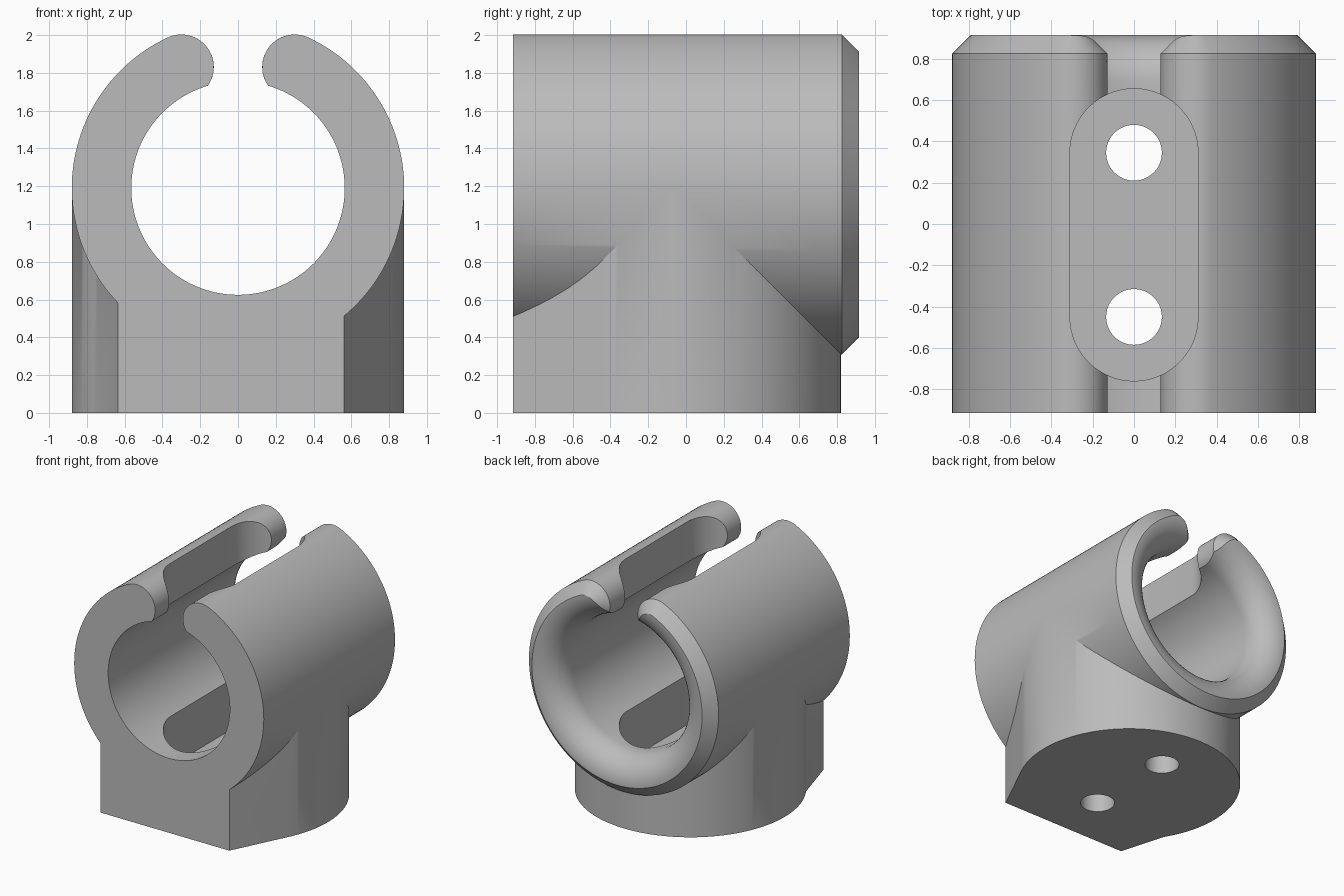
import bpy, bmesh
from math import sin, cos, acos, pi, sqrt

cube = bpy.data.objects.get("Cube")
if cube:
    bpy.data.objects.remove(cube)

grey = bpy.data.materials.new("plain grey")
grey.use_nodes = True
colour = (0.5, 0.5, 0.5, 1)
grey.diffuse_color = colour
grey.node_tree.nodes["Principled BSDF"].inputs["Base Color"].default_value = colour

AXIS_Z = 1.19            # height of the bore axis
OUTER, BORE = 0.88, 0.565
MID = 0.708              # radius on which the rounded lips are centred
LIP = 0.172
LIP_ANGLE = 0.438        # lip position, measured from straight up
FRONT, BACK = -0.915, 0.915
BASE_Y = -0.06           # centre of the round base


def loft(name, sections):
    """Skin a row of closed sections and cap both ends."""
    bm = bmesh.new()
    rows = [[bm.verts.new(p) for p in s] for s in sections]
    n = len(rows[0])
    for a, b in zip(rows, rows[1:]):
        for i in range(n):
            j = (i + 1) % n
            bm.faces.new((a[i], a[j], b[j], b[i]))
    bm.faces.new(rows[0])
    bm.faces.new(rows[-1])
    bmesh.ops.recalc_face_normals(bm, faces=bm.faces)
    mesh = bpy.data.meshes.new(name)
    bm.to_mesh(mesh)
    bm.free()
    mesh.materials.append(grey)
    ob = bpy.data.objects.new(name, mesh)
    bpy.context.collection.objects.link(ob)
    return ob


def prism(name, outline, z0, z1):
    return loft(name, [[(x, y, z) for x, y in outline] for z in (z0, z1)])


def arc(cx, cy, r, a0, a1, n):
    return [(cx + r * cos(a0 + (a1 - a0) * i / n), cy + r * sin(a0 + (a1 - a0) * i / n))
            for i in range(n + 1)]


def combine(target, tool, operation):
    mod = target.modifiers.new(operation, 'BOOLEAN')
    mod.operation, mod.object, mod.solver = operation, tool, 'EXACT'
    bpy.context.view_layer.objects.active = target
    bpy.ops.object.modifier_apply(modifier=mod.name)
    bpy.data.objects.remove(tool)


def clip_section(y, outer, bore, lip):
    """C-shaped section with rounded lips either side of the top gap."""
    beta = pi - acos((MID**2 + lip**2 - bore**2) / (2 * MID * lip))
    delta = acos((MID**2 + bore**2 - lip**2) / (2 * MID * bore))
    half = []
    for i in range(64):
        a = pi + (LIP_ANGLE - pi) * i / 64
        half.append((outer * sin(a), outer * cos(a)))
    for i in range(24):
        a = LIP_ANGLE - beta * i / 24
        half.append((MID * sin(LIP_ANGLE) + lip * sin(a), MID * cos(LIP_ANGLE) + lip * cos(a)))
    start = LIP_ANGLE - delta
    for i in range(65):
        a = start + (pi - start) * i / 64
        half.append((bore * sin(a), bore * cos(a)))
    loop = half + [(-x, z) for x, z in half[-2:0:-1]]
    return [(x, y, AXIS_Z + z) for x, z in loop]


# Ring: straight body, chamfered outside and rounded inside at the back
CHAMFER, ROUND = 0.09, 0.225
sections = [clip_section(FRONT, OUTER, BORE, LIP)]
steps = [BACK - ROUND * (1 - sin(pi / 2 * i / 12)) for i in range(13)]
for y in sorted(steps + [BACK - CHAMFER]):
    t = (y - BACK + ROUND) / ROUND
    bore = min(BORE + ROUND * (1 - sqrt(max(0, 1 - t * t))), OUTER - CHAMFER - 0.005)
    cut = max(0, y - BACK + CHAMFER)
    sections.append(clip_section(y, OUTER - cut, bore, LIP - cut))
body = loft("clip_body", sections)

# Base: round at the back, two corners at the flat front
outline = arc(0, BASE_Y, OUTER, -0.457, pi + 0.55, 96)
outline += [(-0.635, FRONT), (0.56, FRONT)]
base = prism("base", outline, 0, 1.17)
clearance = loft("clearance", [[(x, y, AXIS_Z + z) for x, z in arc(0, 0, 0.72, 0, 2 * pi, 96)[:-1]]
                               for y in (-2, 2)])
combine(base, clearance, 'DIFFERENCE')
combine(body, base, 'UNION')

# Long rounded slot through the lips and into the floor, with two screw holes
HOLES = (-0.45, 0.345)
slot = arc(0, HOLES[1], 0.31, 0, pi, 32) + arc(0, HOLES[0], 0.31, pi, 2 * pi, 32)
combine(body, prism("slot", slot, 0.3, 3), 'DIFFERENCE')
for y in HOLES:
    hole = prism("hole", arc(0, y, 0.135, 0, 2 * pi, 48)[:-1], -1, 1)
    combine(body, hole, 'DIFFERENCE')

bpy.ops.object.select_all(action='DESELECT')
body.select_set(True)
bpy.context.view_layer.objects.active = body
bpy.ops.object.shade_smooth_by_angle(angle=0.5)
